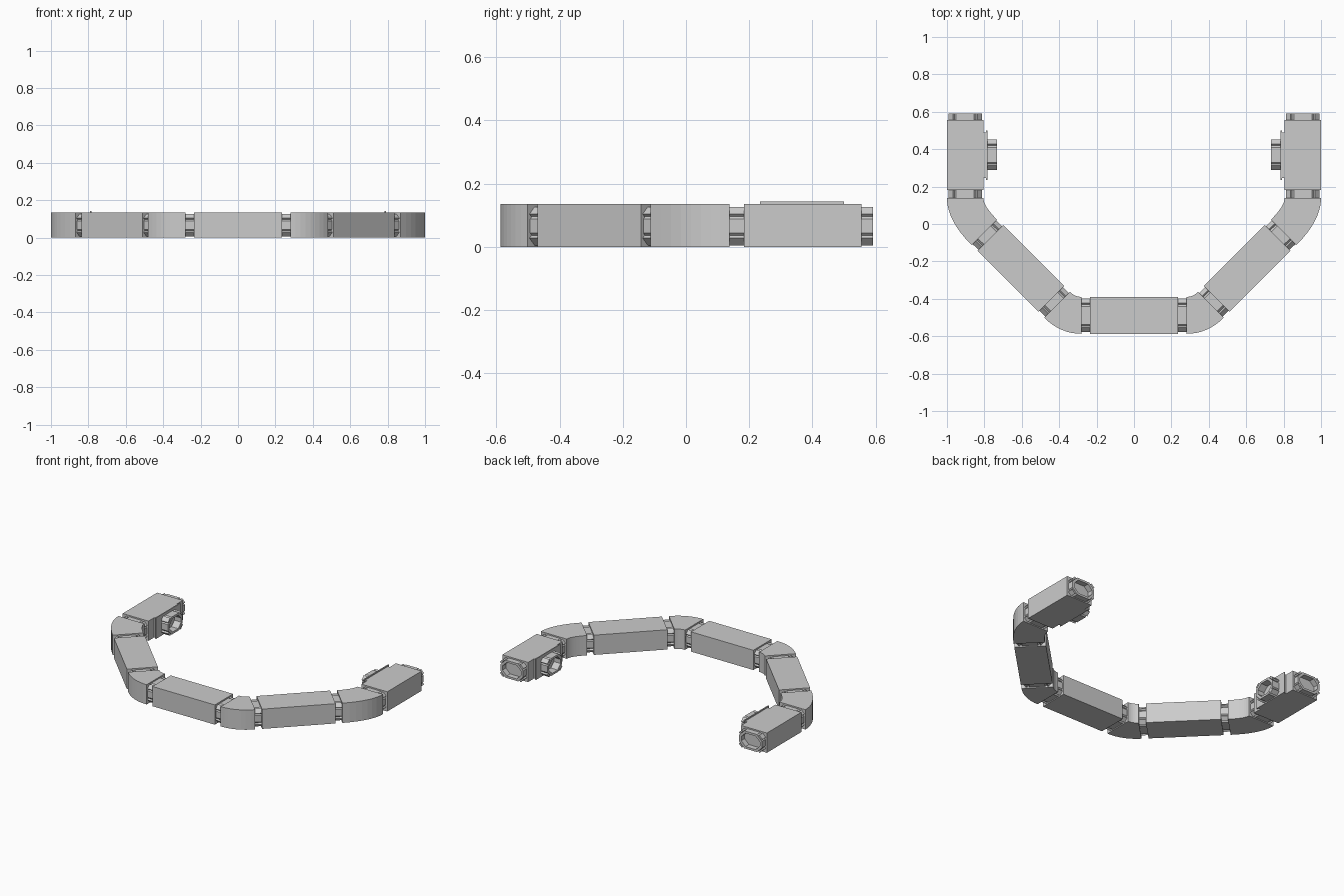
import bpy, bmesh, math
from mathutils import Vector, Matrix

if "Cube" in bpy.data.objects:
    bpy.data.objects.remove(bpy.data.objects["Cube"])

H = 0.135        # module height
MID = 0.066      # connector centre height


def finish(name, bm):
    bmesh.ops.recalc_face_normals(bm, faces=bm.faces)
    me = bpy.data.meshes.new(name)
    bm.to_mesh(me)
    bm.free()
    ob = bpy.data.objects.new(name, me)
    bpy.context.collection.objects.link(ob)
    return ob


def add_prism(bm, pts, offset):
    """Closed prism from a 3D outline and an offset vector."""
    a = [bm.verts.new(p) for p in pts]
    b = [bm.verts.new(Vector(p) + Vector(offset)) for p in pts]
    bm.faces.new(a)
    bm.faces.new(b)
    for i in range(len(a)):
        j = (i + 1) % len(a)
        bm.faces.new((a[i], a[j], b[j], b[i]))


def slab(name, outline, z0=0.0, z1=H):
    bm = bmesh.new()
    add_prism(bm, [(x, y, z0) for x, y in outline], (0, 0, z1 - z0))
    return finish(name, bm)


def octagon(w, h, c):
    return [(w, h - c), (w - c, h), (c - w, h), (-w, h - c),
            (-w, c - h), (c - w, -h), (w - c, -h), (w, c - h)]


def connector(name, start, end, w=0.086):
    """Octagonal open tube with four lugs on its corner faces."""
    s, e = Vector((*start, MID)), Vector((*end, MID))
    d = e - s
    u, up = Vector((-d.y, d.x, 0)).normalized(), Vector((0, 0, 1))
    bm = bmesh.new()
    rings = []
    for prof in (octagon(w, 0.060, 0.038), octagon(w - 0.016, 0.046, 0.032)):
        for base in (s, e):
            rings.append([bm.verts.new(base + u * p + up * q) for p, q in prof])
    for a, b in ((0, 1), (2, 3), (0, 2), (1, 3)):
        for i in range(8):
            j = (i + 1) % 8
            bm.faces.new((rings[a][i], rings[a][j], rings[b][j], rings[b][i]))
    for sx in (-1, 1):
        for sz in (-1, 1):
            lug = [(w - 0.005, 0.030), (w - 0.028, 0.053),
                   (w - 0.020, 0.061), (w + 0.003, 0.038)]
            add_prism(bm, [s + u * (p * sx) + up * (q * sz) for p, q in lug], d)
    return finish(name, bm)


def bezier(a, c, b, n=8):
    a, b, c = Vector(a), Vector(b), Vector(c)
    return [tuple(a * (1 - t) ** 2 + c * 2 * t * (1 - t) + b * t * t)
            for t in (i / n for i in range(n + 1))]


def bend(name, outer, inner):
    return slab(name, bezier(*outer) + bezier(*inner)[::-1])


def rect(x0, x1, y0, y1):
    return [(x0, y0), (x1, y0), (x1, y1), (x0, y1)]


# central straight module
slab("front_straight_module", rect(-0.236, 0.236, -0.587, -0.39))

# right half, mirrored to the left
half = [
    slab("end_module", rect(0.805, 1.0, 0.183, 0.555)),
    bend("upper_bend", ((1.0, 0.138), (1.0, 0.019), (0.868, -0.113)),
         ((0.805, 0.138), (0.805, 0.096), (0.732, 0.023))),
    slab("diagonal_module", [(0.838, -0.143), (0.511, -0.470),
                             (0.373, -0.332), (0.700, -0.005)]),
    bend("lower_bend", ((0.480, -0.501), (0.394, -0.587), (0.280, -0.587)),
         ((0.342, -0.363), (0.315, -0.390), (0.280, -0.390))),
    connector("rear_connector", (0.9025, 0.553), (0.9025, 0.592)),
    connector("end_joint", (0.9025, 0.136), (0.9025, 0.185)),
    connector("upper_diagonal_joint", (0.802, -0.043), (0.767, -0.076)),
    connector("lower_diagonal_joint", (0.444, -0.399), (0.409, -0.434)),
    connector("front_joint", (0.282, -0.4885), (0.234, -0.4885)),
    connector("side_connector", (0.786, 0.37), (0.732, 0.37), 0.078),
    slab("side_flange_neck", rect(0.789, 0.806, 0.245, 0.49)),
    slab("side_flange_plate", rect(0.783, 0.790, 0.234, 0.5), 0, 0.143),
]
for ob in half:
    left = ob.copy()
    left.data = ob.data.copy()
    left.data.transform(Matrix.Scale(-1, 4, (1, 0, 0)))
    left.data.flip_normals()
    left.name = "left_" + ob.name
    ob.name = "right_" + ob.name
    bpy.context.collection.objects.link(left)
